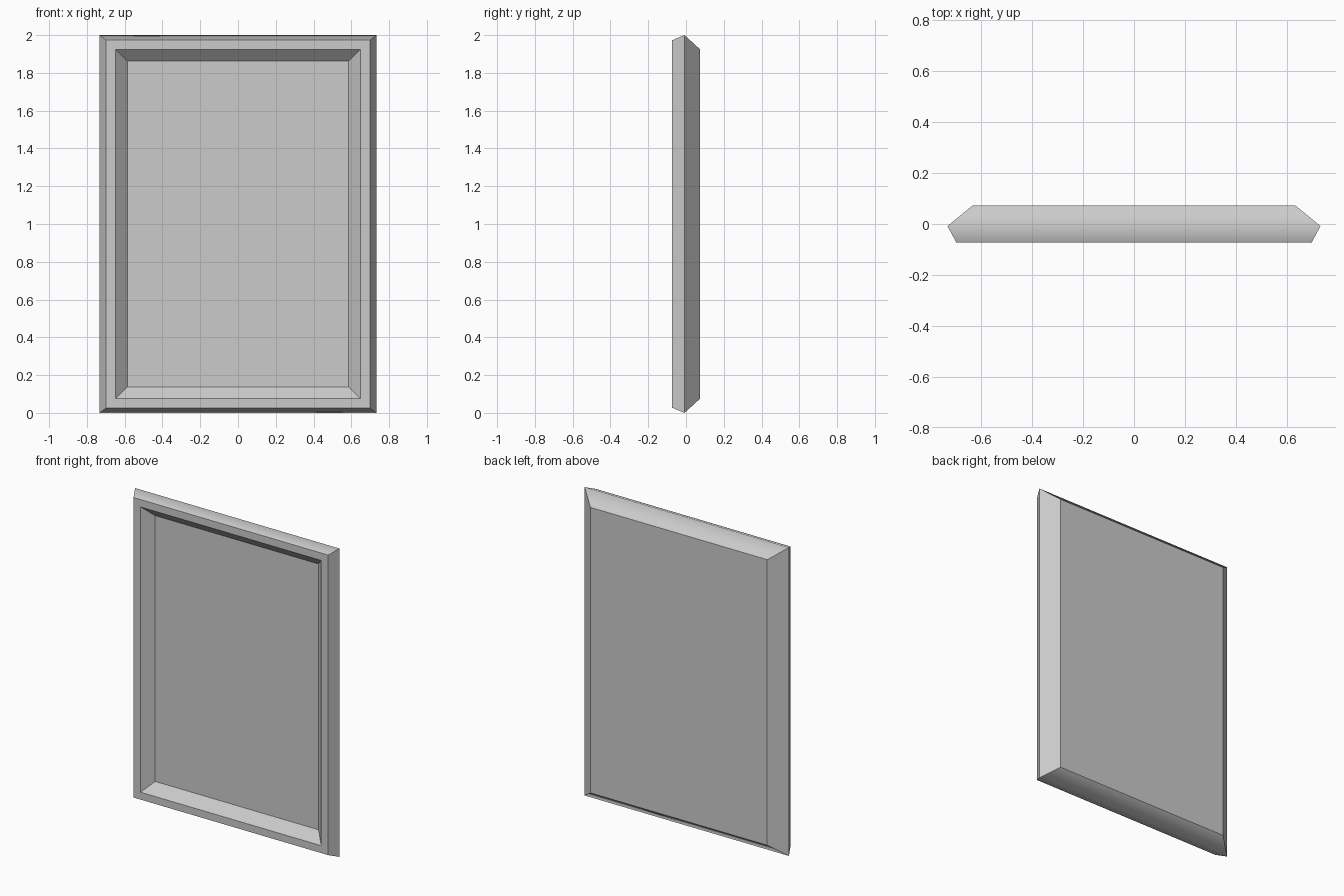
import bpy, bmesh

if "Cube" in bpy.data.objects:
    bpy.data.objects.remove(bpy.data.objects["Cube"])

# Rectangular loops from recess floor, over the front lip and ridge, to the back
# (half width, bottom z, top z, y)
LOOPS = [
    (0.586, 0.138, 1.862, -0.012),   # recess floor
    (0.648, 0.075, 1.925, -0.073),   # recess opening
    (0.698, 0.027, 1.973, -0.073),   # front lip outer edge
    (0.733, 0.000, 2.000, -0.008),   # outer ridge
    (0.634, 0.074, 1.926, 0.073),    # back panel edge
]
RIDGE = 3

bm = bmesh.new()
rings = [[bm.verts.new(p) for p in ((-w, y, lo), (w, y, lo), (w, y, hi), (-w, y, hi))]
         for w, lo, hi, y in LOOPS]

# Recess floor, walls between loops, and back panel
bm.faces.new(rings[0])
for a, b in zip(rings, rings[1:]):
    for i in range(4):
        j = (i + 1) % 4
        bm.faces.new((a[i], b[i], b[j], a[j]))
bm.faces.new(reversed(rings[-1]))
bmesh.ops.recalc_face_normals(bm, faces=bm.faces)

# Crisp edges everywhere except the softly shaded top and bottom ridges
for f in bm.faces:
    f.smooth = True
for e in bm.edges:
    e.smooth = False
for i in (0, 2):
    bm.edges.get((rings[RIDGE][i], rings[RIDGE][i + 1])).smooth = True

mesh = bpy.data.meshes.new("framed_panel")
bm.to_mesh(mesh)
bm.free()
bpy.context.collection.objects.link(bpy.data.objects.new("framed_panel", mesh))
